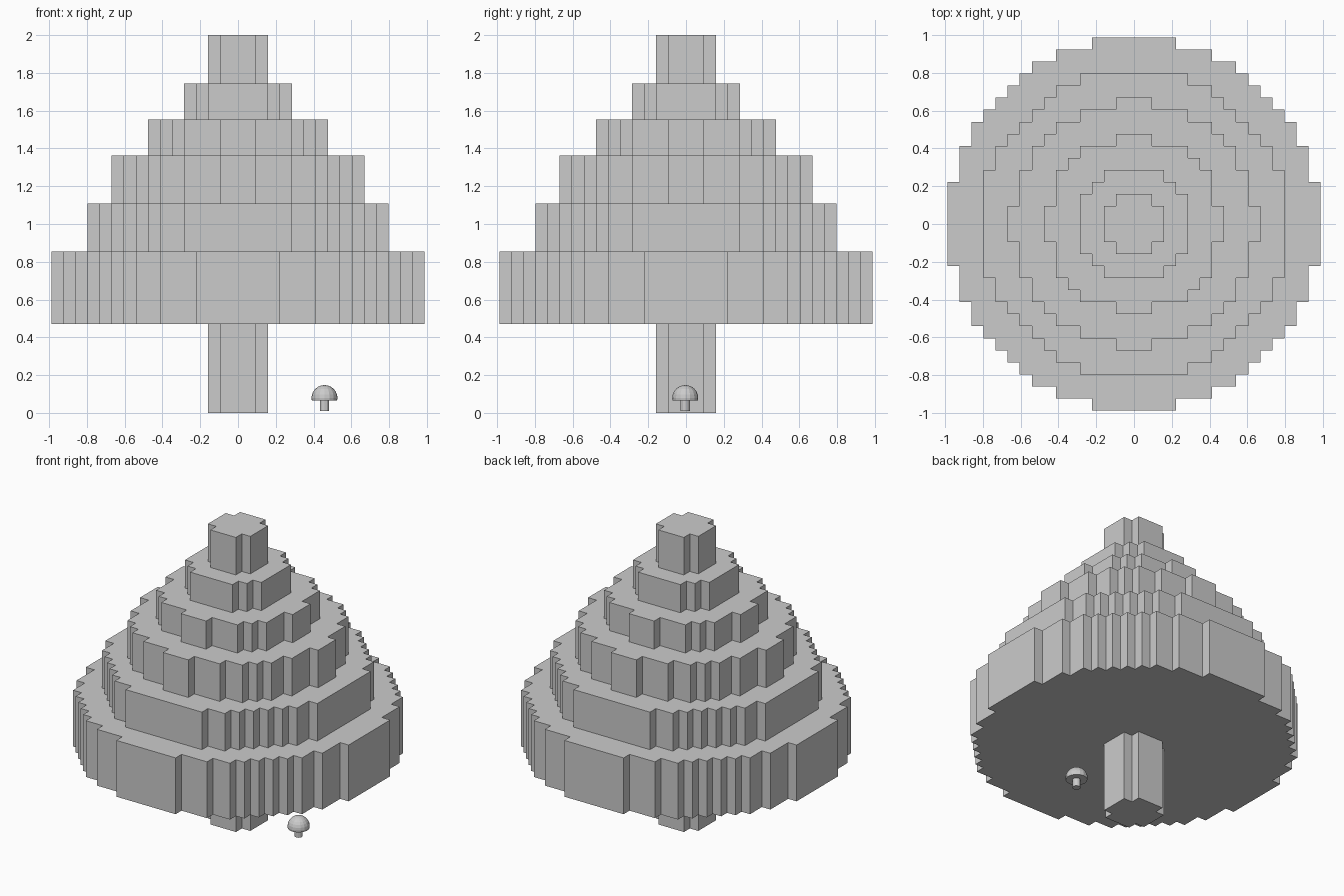
import bpy, bmesh, math

if "Cube" in bpy.data.objects:
    bpy.data.objects.remove(bpy.data.objects["Cube"])

U = 0.0637  # block size


def block_disc(name, limit, z0, z1):
    """Blocky disc made of all square cells with i*i + j*j <= limit."""
    n = math.isqrt(limit)
    rows = [math.isqrt(limit - j * j) for j in range(n + 1)]
    # outer corners of one quadrant, from the x axis to the y axis
    corners = [(rows[j], j) for j in range(n + 1) if j == n or rows[j + 1] != rows[j]]
    quad = []
    for k, (i, j) in enumerate(corners):
        if k:
            quad.append((i + 0.5, corners[k - 1][1] + 0.5))
        quad.append((i + 0.5, j + 0.5))
    outline = []
    for _ in range(4):
        outline += quad
        quad = [(-y, x) for x, y in quad]
    bm = bmesh.new()
    face = bm.faces.new([bm.verts.new((x * U, y * U, z0)) for x, y in outline])
    ext = bmesh.ops.extrude_face_region(bm, geom=[face], use_keep_orig=True)
    for v in ext["geom"]:
        if isinstance(v, bmesh.types.BMVert):
            v.co.z = z1
    bmesh.ops.recalc_face_normals(bm, faces=bm.faces)
    return add_object(name, bm)


def lathe(name, profile, centre, sides):
    """Closed solid of revolution from (radius, z) points."""
    bm = bmesh.new()
    cx, cy = centre
    verts = [bm.verts.new((cx + r, cy, z)) for r, z in profile]
    edges = [bm.edges.new(p) for p in zip(verts, verts[1:])]
    bmesh.ops.spin(bm, geom=verts + edges, cent=(cx, cy, 0), axis=(0, 0, 1),
                   angle=math.tau, steps=sides, use_duplicate=False)
    bmesh.ops.remove_doubles(bm, verts=bm.verts, dist=1e-5)
    bmesh.ops.recalc_face_normals(bm, faces=bm.faces)
    return add_object(name, bm)


def add_object(name, bm):
    mesh = bpy.data.meshes.new(name)
    bm.to_mesh(mesh)
    bm.free()
    ob = bpy.data.objects.new(name, mesh)
    bpy.context.collection.objects.link(ob)
    return ob


# trunk
base = 2 - 24 * U
block_disc("trunk", 5, 0, base)

# stacked foliage tiers: (squared radius in blocks, height in blocks)
z = base
for k, (limit, height) in enumerate([(235, 6), (160, 4), (102, 4), (52, 3), (20, 3), (5, 4)]):
    block_disc(f"foliage_tier_{k + 1}", limit, z, z + height * U)
    z += height * U

# small mushroom beside the trunk
spot = (0.458, -0.004)
lathe("mushroom_stem", [(0, 0.01), (0.025, 0.01), (0.025, 0.08), (0, 0.08)], spot, 12)
dome = [(0.069 * math.cos(a), 0.078 + 0.069 * math.sin(a))
        for a in (math.pi / 2 * i / 6 for i in range(6))]
lathe("mushroom_cap", [(0, 0.066), (0.067, 0.066)] + dome + [(0, 0.147)], spot, 16)
